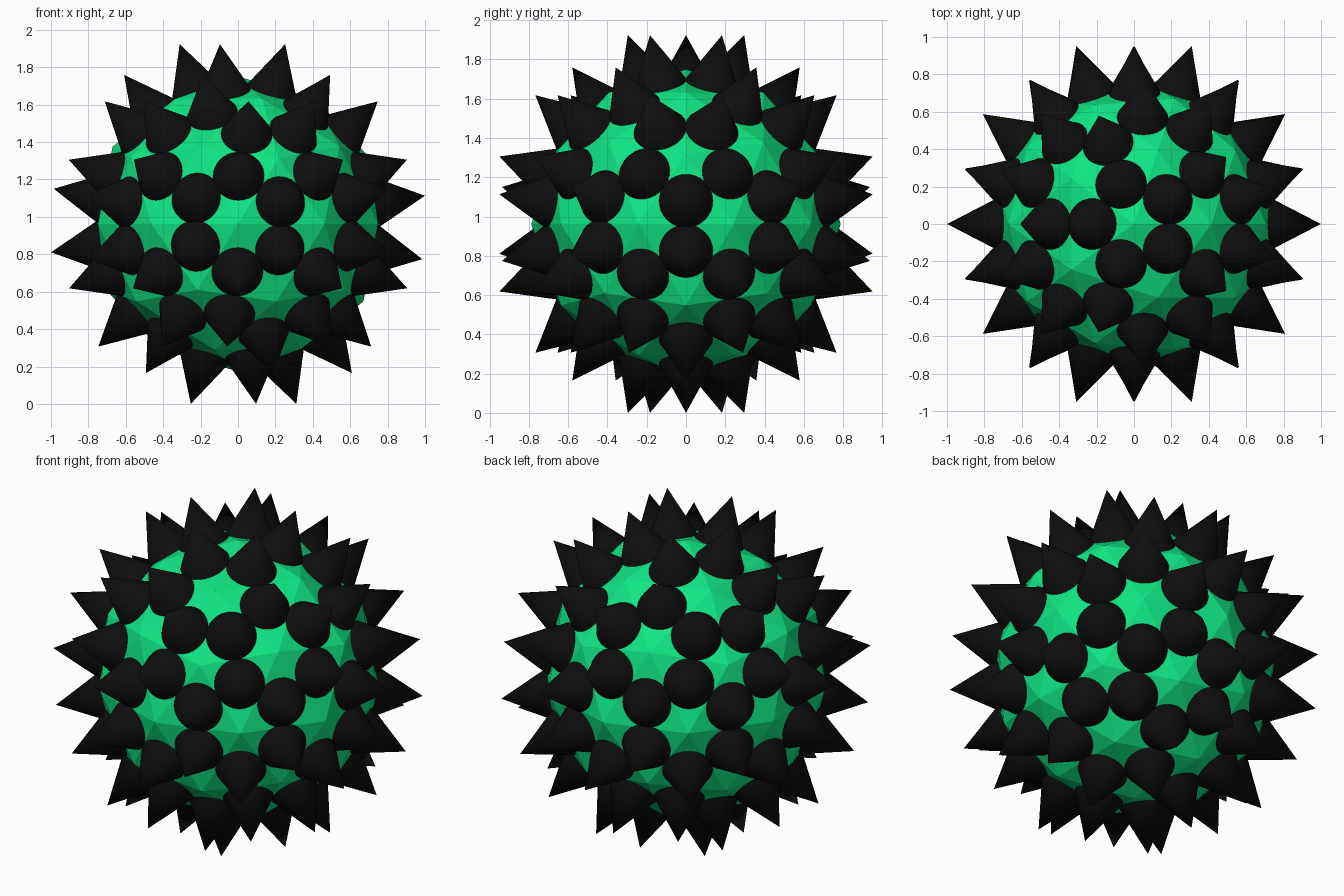
import bpy, bmesh
from mathutils import Matrix, Vector

if "Cube" in bpy.data.objects:
    bpy.data.objects.remove(bpy.data.objects["Cube"])

BODY_R = 0.788      # faceted body radius
SPIKE_H = 0.267     # spike height above its face
SPIKE_R = 0.137     # spike base radius
CENTRE_Z = 0.962


def make_object(name, bm, colour):
    mesh = bpy.data.meshes.new(name)
    bm.to_mesh(mesh)
    obj = bpy.data.objects.new(name, mesh)
    bpy.context.collection.objects.link(obj)
    mat = bpy.data.materials.new(name + "_material")
    mat.diffuse_color = colour
    mat.use_nodes = True
    mat.node_tree.nodes["Principled BSDF"].inputs["Base Color"].default_value = mat.diffuse_color
    mesh.materials.append(mat)
    obj.location.z = CENTRE_Z
    return obj


# Body: flat-faced 80-triangle ball
body = bmesh.new()
bmesh.ops.create_icosphere(body, subdivisions=2, radius=BODY_R)
body.normal_update()

# Spikes: one cone standing on the middle of every triangle
spikes = bmesh.new()
for face in body.faces:
    n = face.normal
    place = (Matrix.Translation(face.calc_center_median() + n * SPIKE_H / 2)
             @ Vector((0, 0, 1)).rotation_difference(n).to_matrix().to_4x4())
    bmesh.ops.create_cone(spikes, cap_ends=True, segments=32, radius1=SPIKE_R,
                          radius2=0, depth=SPIKE_H, matrix=place)

make_object("faceted_body", body, (0.005, 0.78, 0.23, 1))
spike_obj = make_object("spikes", spikes, (0.004, 0.004, 0.004, 1))
body.free()
spikes.free()

# Smooth cone sides, sharp base rims
bpy.context.view_layer.objects.active = spike_obj
spike_obj.select_set(True)
bpy.ops.object.shade_smooth_by_angle()
